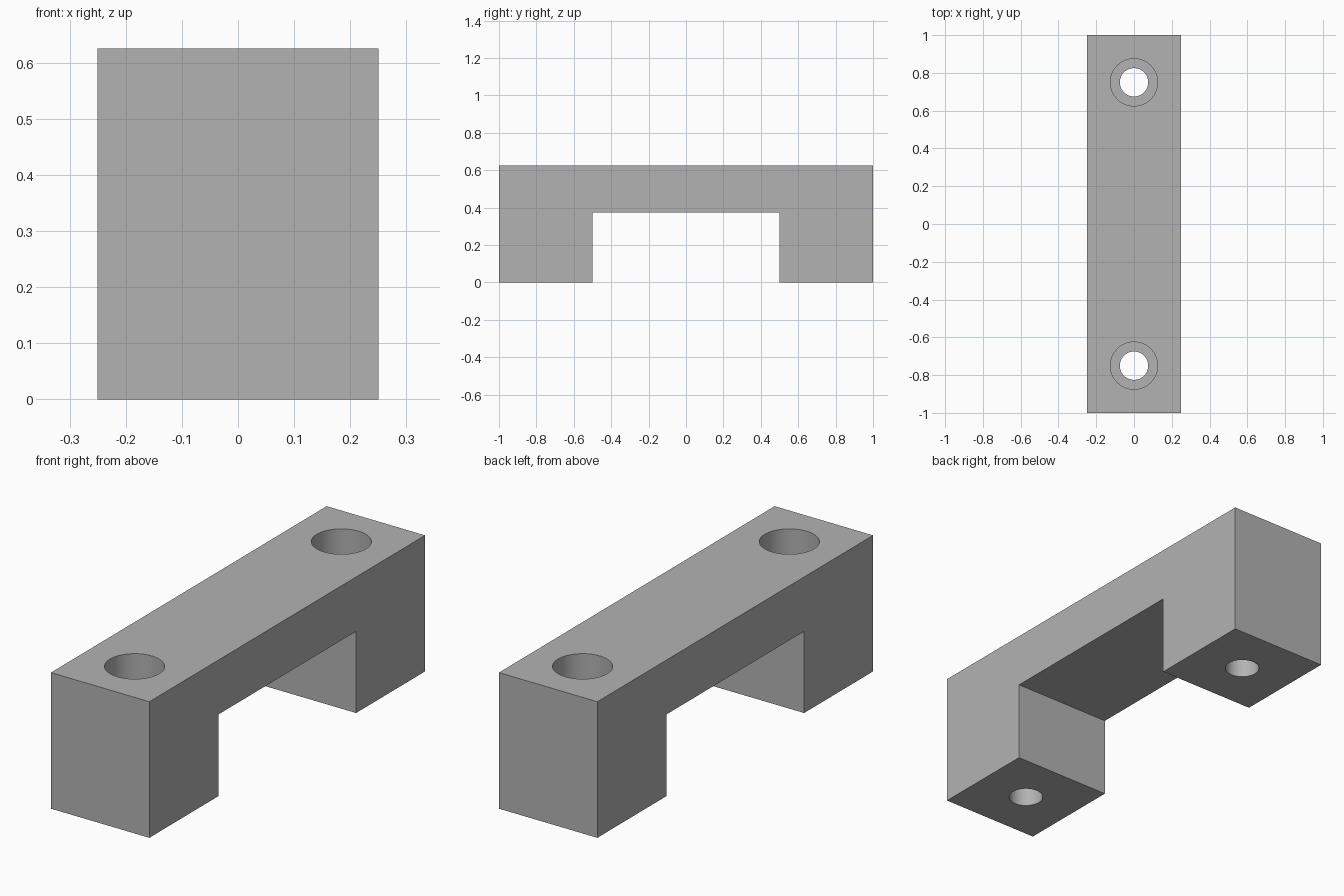
import bpy
import bmesh
import math

cube = bpy.data.objects.get("Cube")
if cube:
    bpy.data.objects.remove(cube, do_unlink=True)

HALF_WIDTH = 0.25
HEIGHT = 0.625
UNDERSIDE = 0.375     # underside of the grip
RECESS_FLOOR = 0.375  # shoulder under the screw head
HOLE_Y = 0.75

grey = bpy.data.materials.new("grey")
grey.use_nodes = True
colour = (0.45, 0.45, 0.45, 1)
grey.diffuse_color = colour
grey.node_tree.nodes["Principled BSDF"].inputs["Base Color"].default_value = colour


def extruded_profile(name, points):
    """Extrude a (y, z) outline across the full width."""
    bm = bmesh.new()
    face = bm.faces.new([bm.verts.new((-HALF_WIDTH, y, z)) for y, z in points])
    result = bmesh.ops.extrude_face_region(bm, geom=[face])
    moved = [g for g in result["geom"] if isinstance(g, bmesh.types.BMVert)]
    bmesh.ops.translate(bm, verts=moved, vec=(2 * HALF_WIDTH, 0, 0))
    bmesh.ops.recalc_face_normals(bm, faces=bm.faces)
    mesh = bpy.data.meshes.new(name)
    bm.to_mesh(mesh)
    bm.free()
    mesh.materials.append(grey)
    obj = bpy.data.objects.new(name, mesh)
    bpy.context.collection.objects.link(obj)
    return obj


def drill(target, radius, y, bottom, top):
    """Cut a round vertical hole, then discard the cutter."""
    bpy.ops.mesh.primitive_cylinder_add(
        vertices=64, radius=radius, depth=top - bottom,
        location=(0, y, (top + bottom) / 2))
    cutter = bpy.context.object
    cutter.name = "hole_cutter"
    cutter.hide_render = True
    cutter.data.materials.append(grey)
    mod = target.modifiers.new("hole", "BOOLEAN")
    mod.operation = "DIFFERENCE"
    mod.solver = "EXACT"
    mod.object = cutter
    bpy.ops.object.select_all(action="DESELECT")
    target.select_set(True)
    bpy.context.view_layer.objects.active = target
    bpy.ops.object.modifier_apply(modifier=mod.name)
    bpy.data.objects.remove(cutter, do_unlink=True)


# Bridge-shaped handle with two square feet
half = [(0.5, UNDERSIDE), (0.5, 0), (1, 0), (1, HEIGHT)]
outline = half + [(-y, z) for y, z in reversed(half)]
handle = extruded_profile("bridge_handle", outline)

# Counterbored screw hole through each foot
for side in (-1, 1):
    drill(handle, 0.125, side * HOLE_Y, RECESS_FLOOR, HEIGHT + 0.1)
    drill(handle, 0.075, side * HOLE_Y, -0.1, HEIGHT + 0.1)

bpy.ops.object.shade_smooth_by_angle(angle=math.radians(30))
